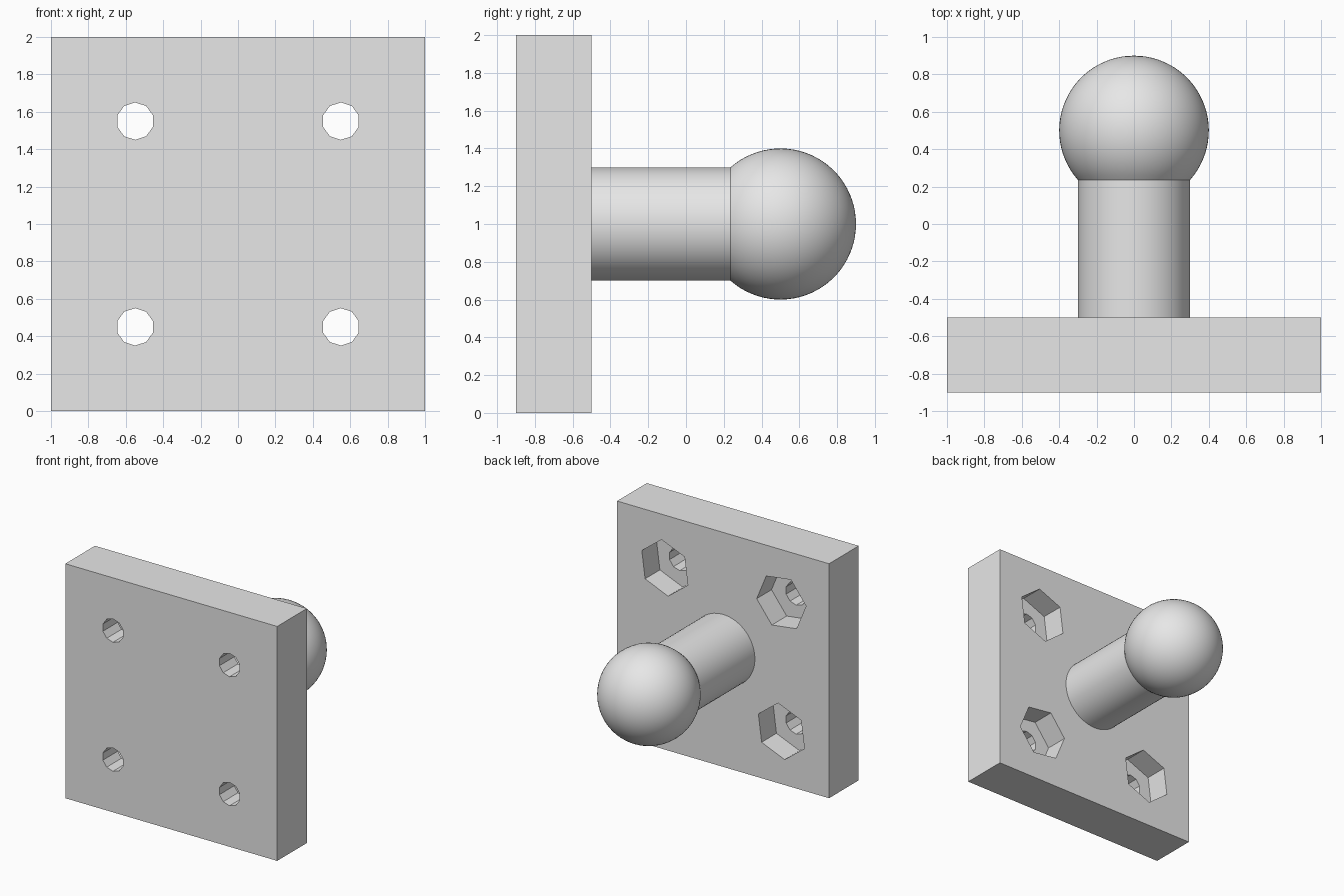
import bpy
import bmesh
from math import sin, cos, pi, radians, asin
from mathutils import Matrix, Vector

cube = bpy.data.objects.get("Cube")
if cube:
    bpy.data.objects.remove(cube, do_unlink=True)

grey = bpy.data.materials.new("light grey")
grey.use_nodes = True
grey.diffuse_color = (0.8, 0.8, 0.8, 1)
grey.node_tree.nodes["Principled BSDF"].inputs["Base Color"].default_value = grey.diffuse_color


def make_object(name, bm):
    bmesh.ops.recalc_face_normals(bm, faces=bm.faces)
    mesh = bpy.data.meshes.new(name)
    bm.to_mesh(mesh)
    bm.free()
    mesh.materials.append(grey)
    obj = bpy.data.objects.new(name, mesh)
    bpy.context.collection.objects.link(obj)
    return obj


def add_prism(bm, x, z, radius, sides, turn, y0, y1):
    """Regular prism along y, first corner at angle turn in the xz plane."""
    angles = [turn + 2 * pi * i / sides for i in range(sides)]
    rings = [[bm.verts.new((x + radius * cos(a), y, z + radius * sin(a))) for a in angles]
             for y in (y0, y1)]
    bm.faces.new(rings[0])
    bm.faces.new(rings[1])
    for i in range(sides):
        j = (i + 1) % sides
        bm.faces.new((rings[0][i], rings[0][j], rings[1][j], rings[1][i]))


# Square mounting plate
BACK = -0.5
bm = bmesh.new()
bmesh.ops.create_cube(bm, size=1, matrix=Matrix.Translation((0, -0.7, 1)) @ Matrix.Diagonal((2, 0.4, 2, 1)))
plate = make_object("mounting_plate", bm)

# Bolt holes and hexagonal nut pockets, each pocket turned a quarter from the last
holes, pockets = bmesh.new(), bmesh.new()
for i in range(4):
    quarter = i * pi / 2
    corner = Matrix.Rotation(quarter, 2) @ Vector((0.55, 0.55))
    x, z = corner.x, 1 + corner.y
    add_prism(holes, x, z, 0.1, 10, pi / 2, -1.1, -0.3)
    add_prism(pockets, x, z, 0.235, 6, radians(22.5) + quarter, BACK - 0.2, -0.3)

for name, cutter_bm in (("hole_cutter", holes), ("pocket_cutter", pockets)):
    cutter = make_object(name, cutter_bm)
    cutter.hide_render = True
    cut = plate.modifiers.new(name, 'BOOLEAN')
    cut.operation = 'DIFFERENCE'
    cut.solver = 'EXACT'
    cut.object = cutter
    bpy.ops.object.select_all(action='DESELECT')
    bpy.context.view_layer.objects.active = plate
    plate.select_set(True)
    bpy.ops.object.modifier_apply(modifier=cut.name)
    bpy.data.objects.remove(cutter, do_unlink=True)

# Ball and shaft, turned as one profile of (radius, y)
SHAFT, BALL, CENTRE, STEPS = 0.3, 0.4, 0.5, 28
neck = pi - asin(SHAFT / BALL)
profile = [(SHAFT, BACK)]
for i in range(STEPS + 1):
    a = neck * (1 - i / STEPS)
    profile.append((BALL * sin(a), CENTRE + BALL * cos(a)))

bm = bmesh.new()
points = [bm.verts.new((r, y, 1)) for r, y in profile]
edges = [bm.edges.new(pair) for pair in zip(points, points[1:])]
bmesh.ops.spin(bm, geom=points + edges, cent=(0, 0, 1), axis=(0, 1, 0),
               angle=2 * pi, steps=64, use_duplicate=False)
bmesh.ops.remove_doubles(bm, verts=bm.verts, dist=0.0005)
stud = make_object("ball_stud", bm)

bpy.ops.object.select_all(action='DESELECT')
stud.select_set(True)
bpy.context.view_layer.objects.active = stud
bpy.ops.object.shade_smooth_by_angle(angle=radians(30))
